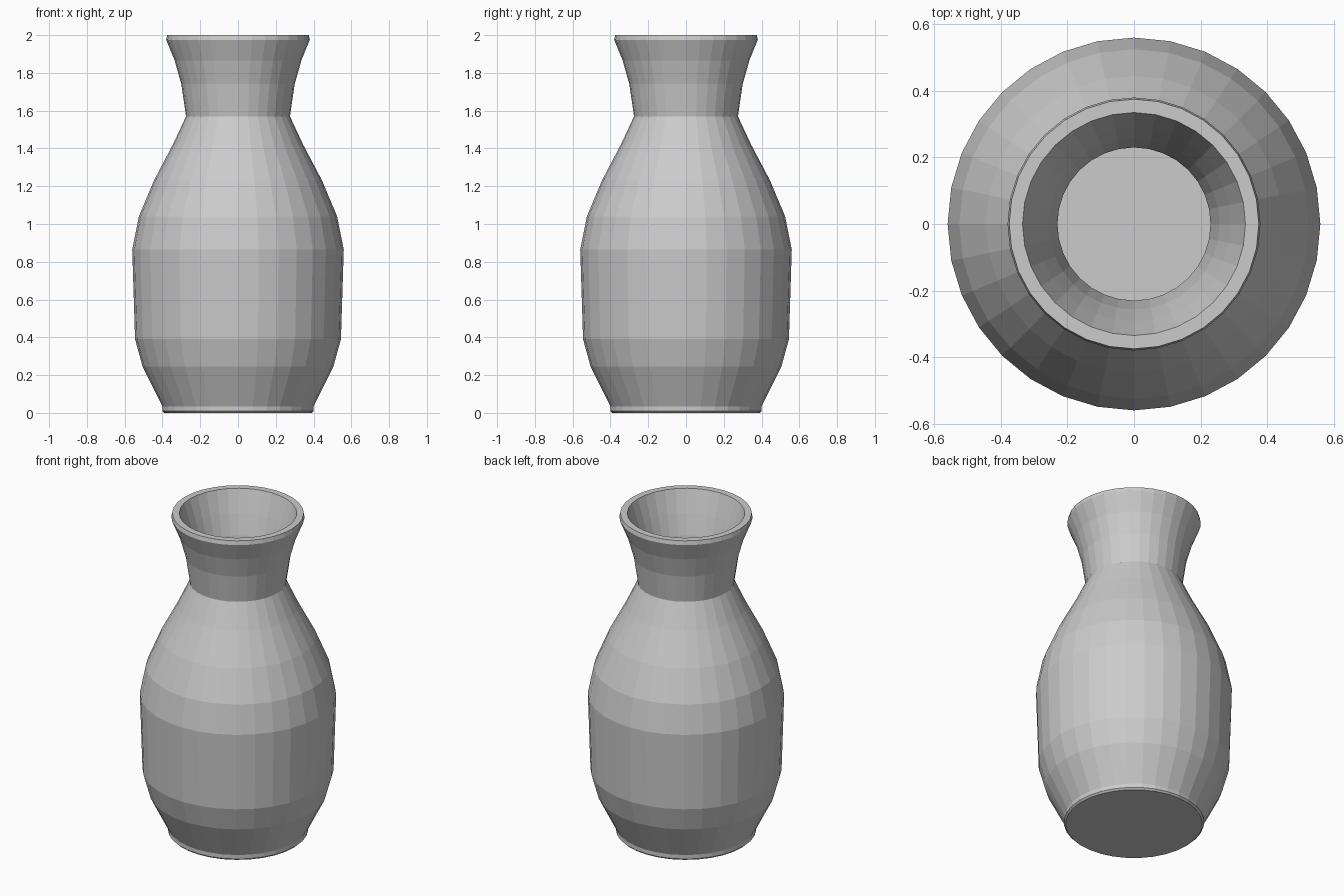
import bpy, bmesh, math
from mathutils import Vector

if "Cube" in bpy.data.objects:
    bpy.data.objects.remove(bpy.data.objects["Cube"])

SIDES = 32
OUTER = [(.39, 0), (.40, .01), (.40, .035), (.505, .245), (.545, .39), (.56, .865),
         (.525, 1.04), (.445, 1.23), (.345, 1.42), (.275, 1.57), (.30, 1.74),
         (.335, 1.865), (.38, 1.975), (.375, 2.0)]
INNER = [(.335, 2.0), (.292, 1.865), (.257, 1.74), (.23, 1.57), (.302, 1.40),
         (.40, 1.21), (.48, 1.02), (.515, .855), (.50, .40), (.463, .26), (.36, .05)]


def make_object(name, bm):
    bmesh.ops.recalc_face_normals(bm, faces=bm.faces[:])
    mesh = bpy.data.meshes.new(name)
    bm.to_mesh(mesh)
    bm.free()
    obj = bpy.data.objects.new(name, mesh)
    bpy.context.collection.objects.link(obj)
    return obj


def lathe(name, profile):
    bm = bmesh.new()
    rings = []
    for r, z in profile:
        rings.append([bm.verts.new((r * math.cos(2 * math.pi * i / SIDES),
                                    r * math.sin(2 * math.pi * i / SIDES), z))
                      for i in range(SIDES)])
    for a, b in zip(rings, rings[1:]):
        for i in range(SIDES):
            j = (i + 1) % SIDES
            bm.faces.new((a[i], a[j], b[j], b[i]))
    bm.faces.new(rings[0])
    bm.faces.new(rings[-1])
    return make_object(name, bm)


def wedge(name, hub, rays):
    """Convex cutter spreading out from a hub along the given rays."""
    bm = bmesh.new()
    for p in [hub] + [hub + r for r in rays]:
        bm.verts.new(p)
    bmesh.ops.convex_hull(bm, input=bm.verts[:])
    obj = make_object(name, bm)
    obj.hide_render = True
    return obj


def shard(name, vase, keep, remove=()):
    """One broken piece: the vase inside one wedge, less other wedges."""
    obj = bpy.data.objects.new(name, vase.data.copy())
    bpy.context.collection.objects.link(obj)
    for op, cutters in (('INTERSECT', [keep]), ('DIFFERENCE', remove)):
        for cutter in cutters:
            mod = obj.modifiers.new("cut", 'BOOLEAN')
            mod.operation = op
            mod.solver = 'EXACT'
            mod.object = cutter
    dg = bpy.context.evaluated_depsgraph_get()
    mesh = bpy.data.meshes.new_from_object(obj.evaluated_get(dg))
    obj.modifiers.clear()
    obj.data = mesh
    mesh.name = name


vase = lathe("whole_vase", OUTER + INNER)

# Body cracks: four corner points seen from one inner hub
HUB = Vector((.126, .213, .83))
right, back, front, left = [(Vector(p) - HUB) * 40 for p in (
    (.516, -.14, 1.0), (.39, .40, .80), (-.46, -.294, .45), (-.43, .287, 1.06))]
body = {
    "lower_front_shard": wedge("cut_a", HUB, [right, back, front]),
    "lower_back_shard": wedge("cut_b", HUB, [back, front, left]),
    "middle_front_shard": wedge("cut_c", HUB, [right, front, left]),
    "shoulder_shard": wedge("cut_d", HUB, [right, back, left]),
}

# Neck cracks: corners given as azimuth and elevation from the neck hub
NECK = Vector((0, -.06, 1.82))


def ray(az, el):
    a, e = math.radians(az), math.radians(el)
    return Vector((math.cos(e) * math.cos(a), math.cos(e) * math.sin(a), math.sin(e))) * 5


def neck_wedge(name, corners):
    return wedge(name, NECK, [ray(*c) for c in corners])


k_left, k_right, k_back, k_fork = (197, -31), (-10, 8), (90, -36), (75, -6)
t_left, t_right, t_a, t_b, t_c = (197, 60), (-10, 60), (33, 38), (93, 38), (105, 38)
neck = {
    "neck_front_shard": neck_wedge("cut_e", [k_left, k_right, t_right, t_left]),
    "neck_right_shard": neck_wedge("cut_f", [k_right, k_back, k_fork, t_a, t_right]),
    "rim_chip": neck_wedge("cut_g", [k_fork, t_a, t_b]),
    "neck_left_shard": neck_wedge("cut_h", [k_left, (166, -33), t_c, t_left]),
    "neck_back_shard": neck_wedge("cut_i", [k_back, k_fork, t_b, t_c, k_left]),
}

# Break the vase into its pieces
for name, cutter in body.items():
    shard(name, vase, cutter, list(neck.values()) if name == "shoulder_shard" else ())
for name, cutter in neck.items():
    shard(name, vase, cutter,
          [neck["neck_left_shard"]] if name == "neck_back_shard" else ())

# Clear the helpers
for helper in [vase, *body.values(), *neck.values()]:
    bpy.data.objects.remove(helper, do_unlink=True)
